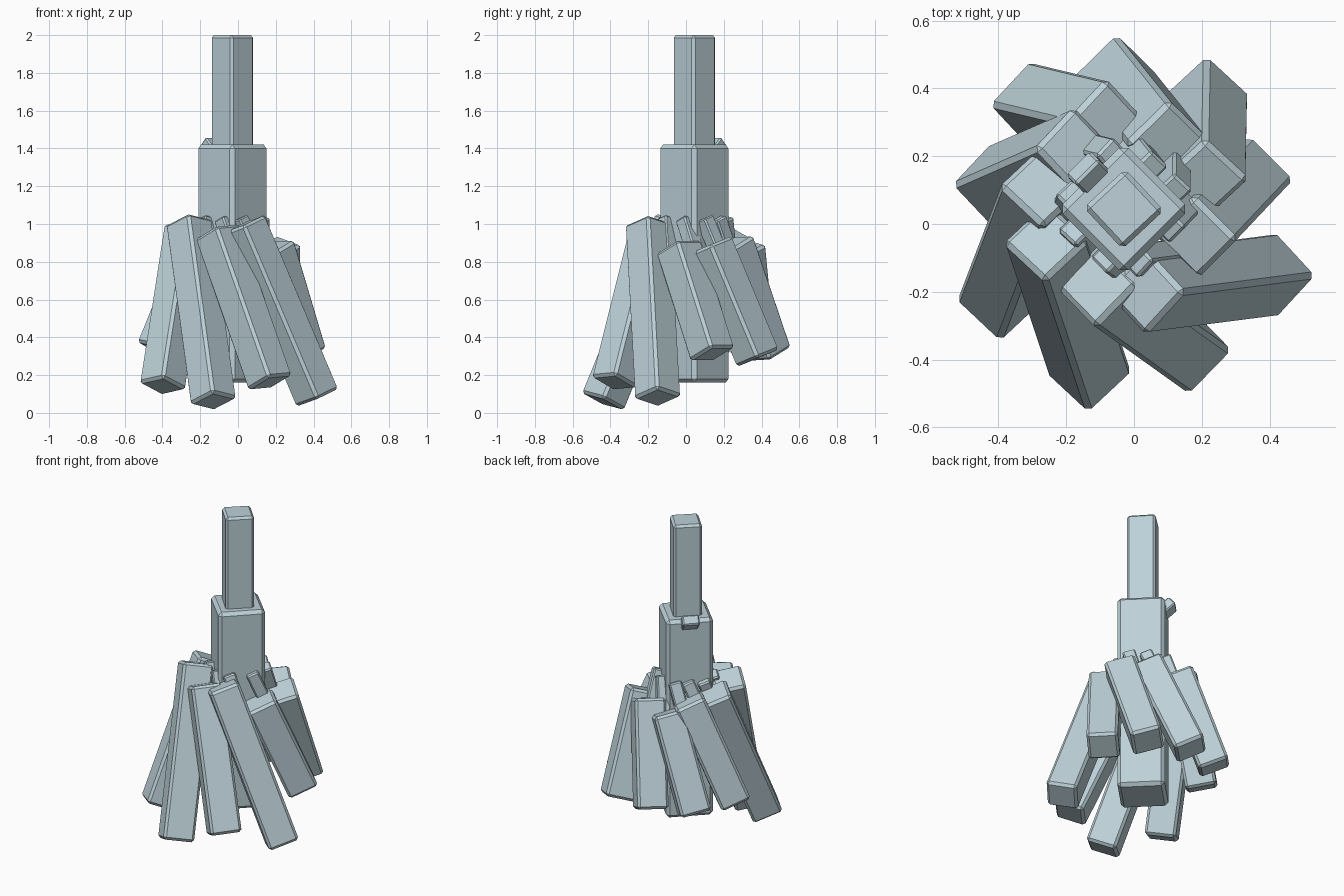
import bpy
from math import radians
from mathutils import Vector, Quaternion

cube = bpy.data.objects.get("Cube")
if cube:
    bpy.data.objects.remove(cube, do_unlink=True)

mat = bpy.data.materials.new("pale_blue_grey")
mat.use_nodes = True
colour = (0.51, 0.64, 0.69, 1)
mat.diffuse_color = colour
mat.node_tree.nodes["Principled BSDF"].inputs["Base Color"].default_value = colour

UP = Vector((0, 0, 1))
CENTRE = Vector((-0.03, 0.044, 0))


def beam(name, top, bottom, width, bevel, depth=None, turn=45):
    """Chamfered square beam between two end points, turned about its own axis."""
    top, bottom = Vector(top), Vector(bottom)
    axis = top - bottom
    bpy.ops.mesh.primitive_cube_add(size=1)
    ob = bpy.context.object
    ob.name = ob.data.name = name
    size = Vector((width, depth or width, axis.length))
    for v in ob.data.vertices:
        v.co = v.co * size
    ob.location = (top + bottom) / 2
    ob.rotation_mode = 'QUATERNION'
    ob.rotation_quaternion = UP.rotation_difference(axis) @ Quaternion(UP, radians(turn))
    ob.data.materials.append(mat)
    mod = ob.modifiers.new("chamfer", 'BEVEL')
    mod.width = bevel
    mod.segments = 1
    mod.limit_method = 'ANGLE'
    return ob


# Central trunk and the thin post above it
beam("trunk", CENTRE + UP * 1.42, CENTRE + UP * 0.16, 0.275, 0.02)
beam("top_post", CENTRE + UP * 2, CENTRE + UP * 1.38, 0.167, 0.014, turn=43)

# Small chip leaning over the trunk's upper edge
beam("edge_chip", (-0.115, 0.13, 1.43), (-0.145, 0.16, 1.385), 0.10, 0.008, 0.09)

# Swirl of leaning blades: top centre, bottom centre
blades = [
    ((0.03, -0.20, 1.00), (0.42, -0.15, 0.08)),
    ((-0.11, -0.18, 0.96), (0.17, -0.38, 0.16)),
    ((-0.26, -0.05, 1.01), (-0.13, -0.44, 0.06)),
    ((-0.27, 0.11, 0.98), (-0.40, -0.23, 0.14)),
    ((-0.17, 0.22, 0.95), (-0.42, 0.11, 0.33)),
    ((-0.08, 0.30, 0.88), (-0.31, 0.355, 0.32)),
    ((0.10, 0.24, 0.90), (-0.06, 0.44, 0.31)),
    ((0.21, 0.13, 0.89), (0.215, 0.38, 0.29)),
    ((0.18, -0.04, 0.88), (0.35, 0.14, 0.31)),
]
for i, (top, bottom) in enumerate(blades, 1):
    beam(f"blade_{i}", top, bottom, 0.182, 0.015)
    # Narrow inner stick beside the trunk, leaning with its blade
    lean = (Vector(bottom) - Vector(top)).normalized()
    start = Vector(top).lerp(CENTRE, 0.38)
    start.z = 1.03
    beam(f"inner_stick_{i}", start, start + lean * 0.4, 0.075, 0.008)
